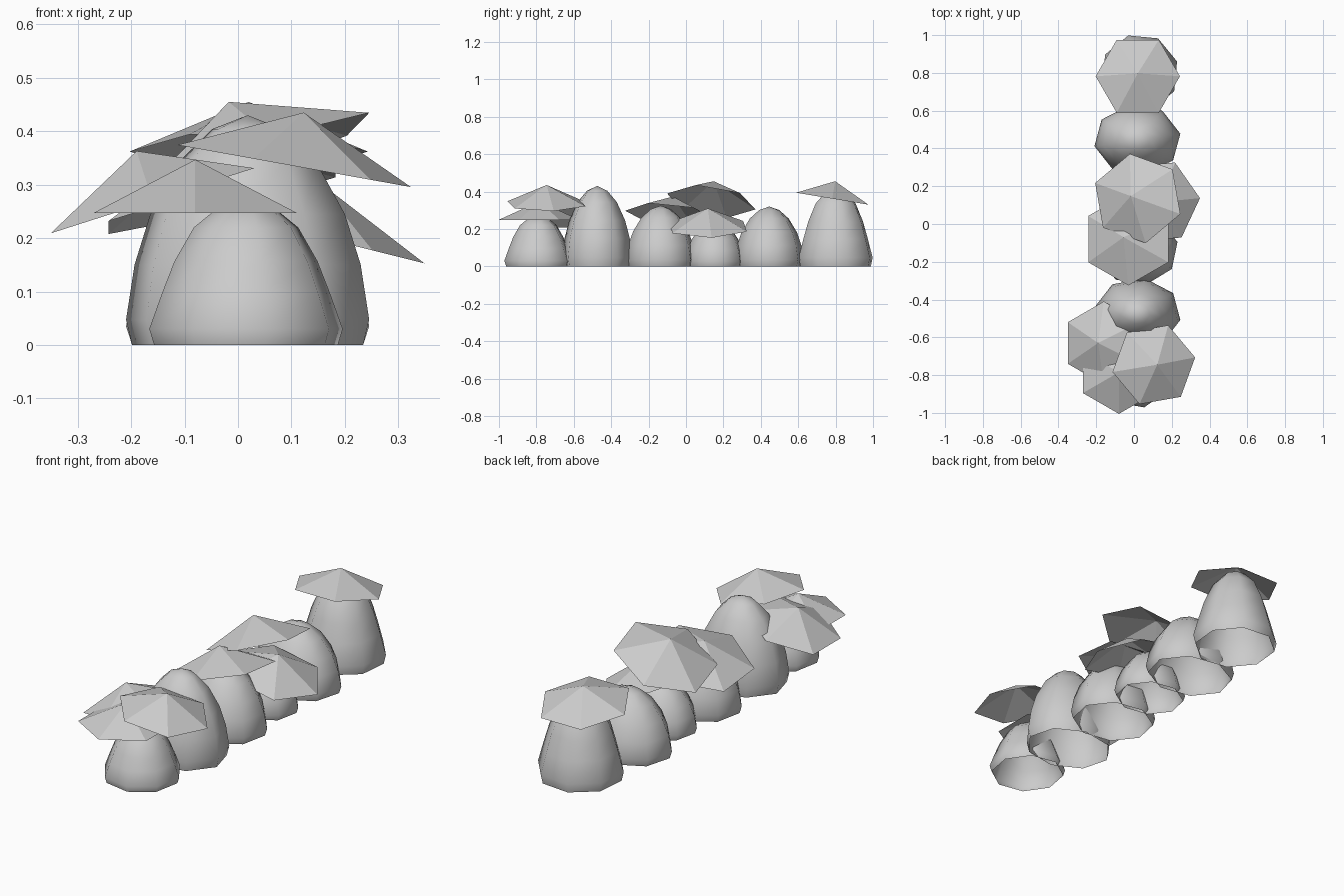
import bpy, bmesh, math
from mathutils import Vector

cube = bpy.data.objects.get("Cube")
if cube:
    bpy.data.objects.remove(cube, do_unlink=True)

GREY = (0.6, 0.6, 0.6, 1)
mat = bpy.data.materials.new("plain_grey")
mat.use_nodes = True
mat.diffuse_color = GREY
mat.node_tree.nodes["Principled BSDF"].inputs["Base Color"].default_value = GREY


def make_object(name, bm, smooth=False):
    bmesh.ops.recalc_face_normals(bm, faces=bm.faces)
    mesh = bpy.data.meshes.new(name)
    for face in bm.faces:
        face.smooth = smooth
    bm.to_mesh(mesh)
    bm.free()
    mesh.materials.append(mat)
    obj = bpy.data.objects.new(name, mesh)
    bpy.context.collection.objects.link(obj)
    return obj


def ring(bm, sides, rx, ry, phase, height):
    """Oval ring of vertices; height is a function of the x, y offset."""
    verts = []
    for i in range(sides):
        a = math.radians(phase) + math.tau * i / sides
        x, y = rx * math.cos(a), ry * math.sin(a)
        verts.append(bm.verts.new((x, y, height(x, y))))
    return verts


def close_fan(bm, rim, tip):
    for i, v in enumerate(rim):
        bm.faces.new((v, rim[(i + 1) % len(rim)], tip))


# Mound outlines: (height fraction, radius fraction)
ROUND = [(0, .95), (.11, 1), (.35, .93), (.57, .8), (.8, .56), (.94, .29)]
TAPERED = [(0, .95), (.11, 1), (.35, .87), (.57, .74), (.8, .54), (.94, .28)]


def mound(name, x, y, rx, ry, height, phase, outline=ROUND):
    bm = bmesh.new()
    rings = [ring(bm, 8, rx * r, ry * r, phase, lambda u, v, h=h: h * height)
             for h, r in outline]
    for low, high in zip(rings, rings[1:]):
        for i in range(8):
            j = (i + 1) % 8
            bm.faces.new((low[i], low[j], high[j], high[i]))
    close_fan(bm, rings[-1], bm.verts.new((0, 0, height)))
    make_object(name, bm, True).location = (x, y, 0)


def cap(name, x, y, z, radius, phase, slope_x=0, slope_y=0, rise=.1):
    """Open six-sided cone whose rim lies on a sloped plane."""
    bm = bmesh.new()
    rim = ring(bm, 6, radius, radius, phase,
               lambda u, v: u * slope_x + v * slope_y)
    tip = Vector((-slope_x, -slope_y, 1)) * rise
    close_fan(bm, rim, bm.verts.new(tip))
    make_object(name, bm).location = (x, y, z)


# Row of mounds, front to back
mound("front_mound", .015, -.79, .185, .185, .275, 12, TAPERED)
mound("tall_mound", .018, -.475, .231, .19, .43, -10)
mound("middle_mound", .02, -.135, .215, .19, .325, 12)
mound("small_mound", .03, .155, .18, .16, .25, 12)
mound("round_mound", .018, .445, .231, .188, .32, 10)
mound("back_mound", .03, .8, .207, .207, .42, 17, TAPERED)

# Faceted caps
cap("low_front_cap", -.08, -.785, .247, .22, 30)
cap("left_front_cap", -.16, -.63, .27, .22, 30, .32, 0, .093)
cap("right_front_cap", .105, -.745, .335, .222, 10, -.18)
cap("middle_cap", -.03, -.08, .273, .245, 30, .25, -.1)
cap("side_cap", .12, .117, .21, .23, 5, -.25)
cap("high_middle_cap", .02, .135, .347, .24, 40, .345, -.12, .108)
cap("back_cap", .02, .782, .362, .223, 0, 0, -.165, .093)
